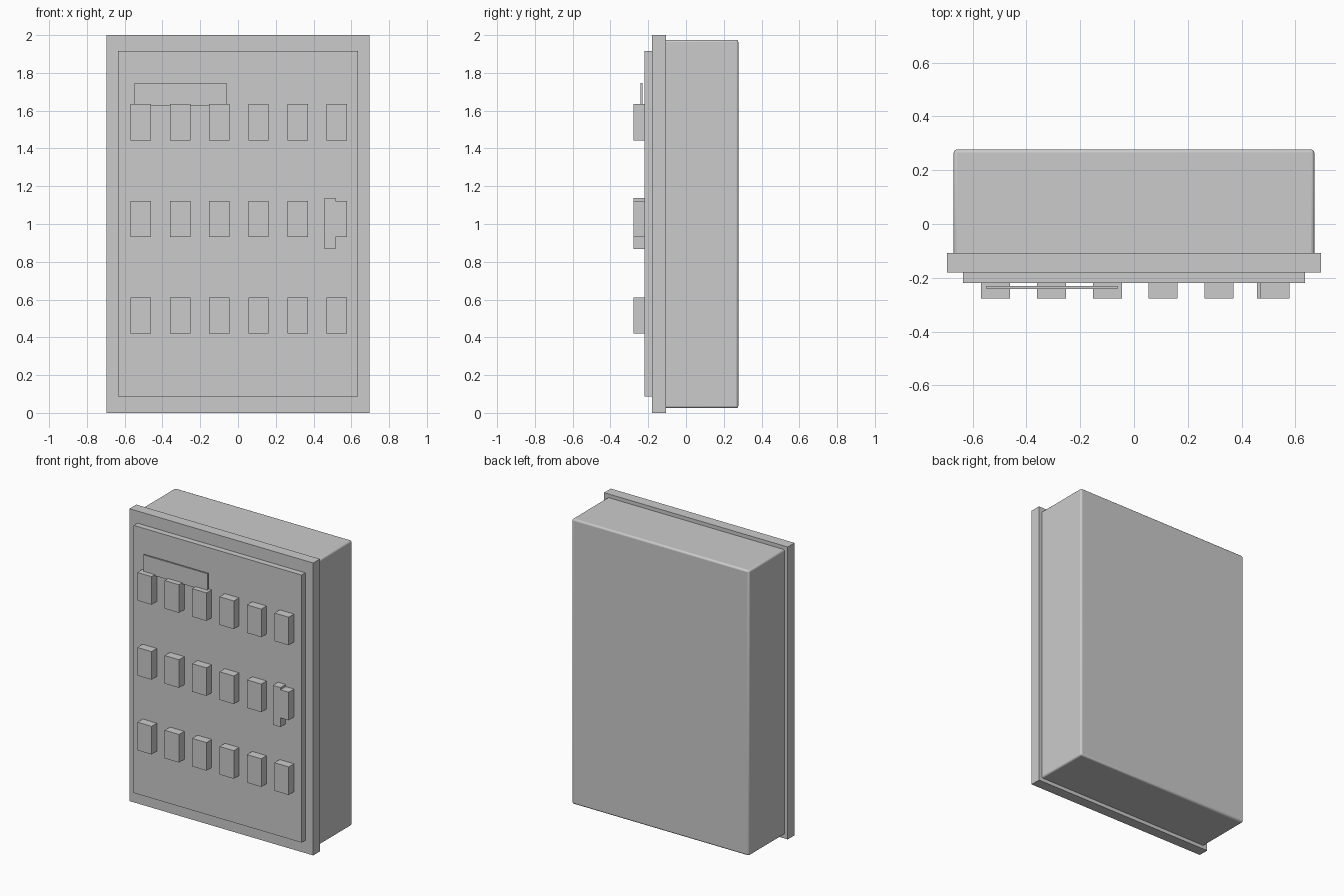
import bpy

if "Cube" in bpy.data.objects:
    bpy.data.objects.remove(bpy.data.objects["Cube"])


def box(name, x, y, z, bevel=0.0):
    """Box from (min, max) ranges on each axis, with optional rounded edges."""
    bpy.ops.mesh.primitive_cube_add(size=1, location=[(a + b) / 2 for a, b in (x, y, z)])
    ob = bpy.context.object
    ob.name = ob.data.name = name
    ob.scale = [b - a for a, b in (x, y, z)]
    bpy.ops.object.transform_apply(location=False, rotation=False, scale=True)
    if bevel:
        mod = ob.modifiers.new("rounded_edges", 'BEVEL')
        mod.width = bevel
        mod.segments = 3
        bpy.ops.object.shade_smooth_by_angle()
    return ob


DOOR_FACE = -0.22
FRONT = -0.277

# Cabinet body with softly rounded edges, its front end set into the frame
box("cabinet_body", (-0.67, 0.67), (-0.14, 0.277), (0.025, 1.975), bevel=0.012)

# Front frame and raised door panel
box("front_frame", (-0.695, 0.695), (-0.18, -0.107), (0, 2))
box("door_panel", (-0.635, 0.635), (DOOR_FACE, -0.18), (0.087, 1.917))

# Thin label plate standing just off the door
box("label_plate", (-0.548, -0.062), (-0.241, -0.23), (1.627, 1.747))

# Three rows of six switch blocks
for row, cz in enumerate((1.539, 1.026, 0.515)):
    for col in range(6):
        cx = -0.514 + 0.2075 * col
        box(f"switch_block_{row + 1}_{col + 1}", (cx - 0.054, cx + 0.054),
            (FRONT, DOOR_FACE), (cz - 0.096, cz + 0.096))

# Door handle overlapping the last block of the middle row
box("door_handle", (0.457, 0.515), (FRONT, DOOR_FACE), (0.867, 1.137))
